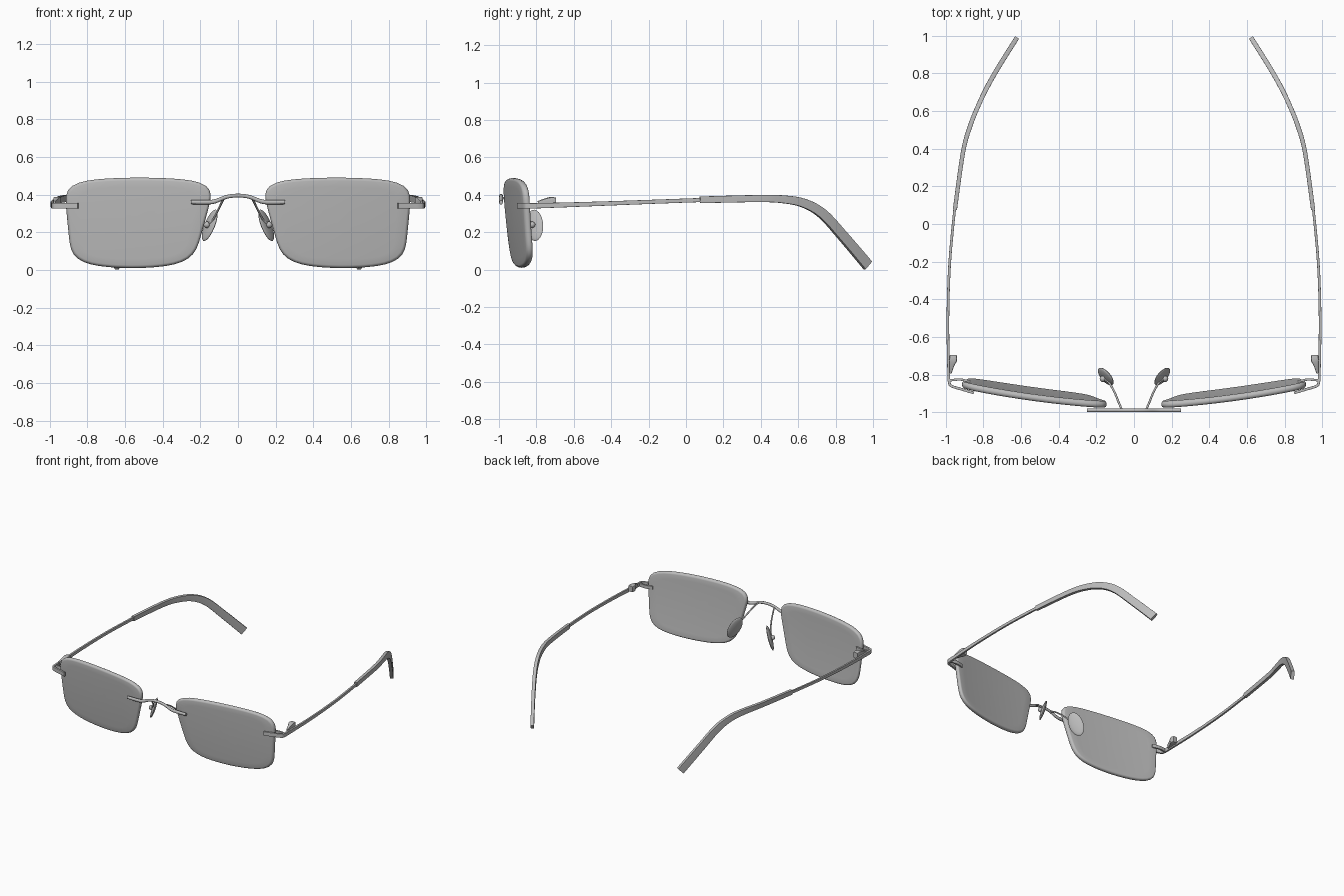
import bpy, bmesh, math
from mathutils import Vector, Matrix

cube = bpy.data.objects.get("Cube")
if cube:
    bpy.data.objects.remove(cube, do_unlink=True)

GREY = (0.5, 0.5, 0.5, 1)
grey = bpy.data.materials.new("plain grey")
grey.use_nodes = True
grey.diffuse_color = GREY
grey.node_tree.nodes["Principled BSDF"].inputs["Base Color"].default_value = GREY


def finish(name, bm, mirror=True):
    bmesh.ops.recalc_face_normals(bm, faces=bm.faces)
    mesh = bpy.data.meshes.new(name)
    bm.to_mesh(mesh)
    bm.free()
    mesh.materials.append(grey)
    ob = bpy.data.objects.new(name, mesh)
    bpy.context.collection.objects.link(ob)
    bpy.ops.object.select_all(action='DESELECT')
    ob.select_set(True)
    bpy.context.view_layer.objects.active = ob
    bpy.ops.object.shade_smooth_by_angle(angle=math.radians(40))
    if mirror:
        mod = ob.modifiers.new("Mirror", 'MIRROR')
        mod.use_mirror_merge = False
    return ob


def squircle(count, power):
    """Points of a rounded square in the range -1 to 1."""
    pts = []
    for i in range(count):
        a = math.tau * i / count
        c, s = math.cos(a), math.sin(a)
        r = (abs(c) ** power + abs(s) ** power) ** (-1 / power)
        pts.append((c * r, s * r))
    return pts


def loft(bm, rings):
    """Bridge rings of vertices and cap both ends."""
    rows = [[bm.verts.new(p) for p in ring] for ring in rings]
    n = len(rows[0])
    for a, b in zip(rows, rows[1:]):
        for i in range(n):
            j = (i + 1) % n
            bm.faces.new((a[i], a[j], b[j], b[i]))
    bm.faces.new(rows[0])
    bm.faces.new(rows[-1])


def smooth_path(pts, steps):
    """Catmull-Rom curve through tuples of any length."""
    ext = [pts[0]] + list(pts) + [pts[-1]]
    out = []
    for k in range(len(pts) - 1):
        p0, p1, p2, p3 = ext[k:k + 4]
        for i in range(steps):
            t = i / steps
            out.append([0.5 * (2 * b + (c - a) * t + (2 * a - 5 * b + 4 * c - d) * t * t
                               + (3 * b - a - 3 * c + d) * t ** 3)
                        for a, b, c, d in zip(p0, p1, p2, p3)])
    return out + [list(pts[-1])]


def sweep(name, pts, power=2, mirror=True, steps=6):
    """Sweep a section along points of x, y, z, width, height."""
    path = smooth_path(pts, steps)
    pos = [Vector(p[:3]) for p in path]
    section = squircle(24 if power > 2 else 12, power)
    rings = []
    for i, p in enumerate(path):
        tangent = (pos[min(i + 1, len(pos) - 1)] - pos[max(i - 1, 0)]).normalized()
        side = tangent.cross(Vector((0, 0, 1))).normalized()
        up = side.cross(tangent)
        rings.append([pos[i] + side * u * p[3] / 2 + up * v * p[4] / 2 for u, v in section])
    bm = bmesh.new()
    loft(bm, rings)
    return finish(name, bm, mirror)


# Lenses: tapered rounded rectangles, curved and tilted, with rounded rims
def lens_y(x, z):
    t = (0.49 - z) / 0.48
    return -0.988 + 0.043 * x + 0.0875 * x * x + 0.02 * t + 0.02 * t * t


def lens_ring(scale, inset, depth):
    ring = []
    for u, v in squircle(72, 6):
        r = math.hypot(u, v)
        u, v = u * scale, v * scale
        h = (v + 1) / 2
        left, right = 0.235 - 0.115 * h, 0.885 + 0.04 * h
        x = (left + right) / 2 + u * (right - left) / 2
        bulge = 0.025 if v > 0 else 0.035
        z = 0.25 + v * (0.24 - bulge * u * u)
        x -= inset * u / r
        z -= inset * v / r
        ring.append((x, lens_y(x, z) + depth, z))
    return ring


THICK = 0.036
bm = bmesh.new()
inner = [0.03, 0.25, 0.5, 0.7, 0.85]
rings = [lens_ring(s, 0.015, 0) for s in inner]
for i in range(9):
    a = math.pi * i / 8
    rings.append(lens_ring(1, 0.016 * (1 - math.sin(a)), THICK / 2 * (1 - math.cos(a))))
rings += [lens_ring(s, 0.015, THICK) for s in reversed(inner)]
loft(bm, rings)
finish("lenses", bm)

# Bridge: flat bars on the lenses joined by an arch
half = [(0.25, -0.989, 0.36, 0.02, 0.022), (0.16, -0.989, 0.36, 0.02, 0.024),
        (0.12, -0.989, 0.365, 0.02, 0.022), (0.06, -0.989, 0.388, 0.02, 0.02)]
sweep("bridge", [(-p[0],) + p[1:] for p in half] + [(0, -0.989, 0.395, 0.02, 0.02)]
      + half[::-1], 2, mirror=False)

# Nose pads on bent wires
W = 0.011
sweep("nose_pad_wires", [(0.065, -0.985, 0.385, W, W), (0.08, -0.95, 0.37, W, W),
                         (0.105, -0.89, 0.32, W, W), (0.135, -0.84, 0.265, W, W),
                         (0.165, -0.822, 0.24, W, W)])
long_axis = Vector((0.38, 0.12, -0.9)).normalized()
wide = Vector((0.5, 0.85, 0.0))
wide = (wide - long_axis * wide.dot(long_axis)).normalized()
normal = long_axis.cross(wide)
turn = Matrix((long_axis, wide, normal)).transposed().to_4x4()
bm = bmesh.new()
bmesh.ops.create_uvsphere(bm, u_segments=24, v_segments=12, radius=1,
                          matrix=Matrix.Translation((0.15, -0.81, 0.237)) @ turn
                          @ Matrix.Diagonal((0.09, 0.052, 0.013, 1)))
finish("nose_pads", bm)
bm = bmesh.new()
bmesh.ops.create_uvsphere(bm, u_segments=16, v_segments=8, radius=0.017,
                          matrix=Matrix.Translation((0.165, -0.822, 0.24)))
finish("nose_pad_mounts", bm)

# Temple arms: clip on the lens front, round the corner, then run back
sweep("temple_arms", [(0.85, -0.897, 0.341, 0.014, 0.03), (0.92, -0.876, 0.341, 0.014, 0.03),
                      (0.965, -0.862, 0.341, 0.014, 0.03), (0.98, -0.845, 0.341, 0.014, 0.03),
                      (0.984, -0.78, 0.342, 0.014, 0.028), (0.988, -0.5, 0.351, 0.014, 0.024),
                      (0.978, -0.2, 0.362, 0.014, 0.022), (0.95, 0.1, 0.373, 0.014, 0.022)], 12)
sweep("lens_clips", [(0.87, -0.838, 0.341, 0.012, 0.026), (0.92, -0.826, 0.341, 0.012, 0.026),
                     (0.978, -0.83, 0.341, 0.012, 0.026)], 12)

# Hinges on the inner side of the arms
sweep("hinges", [(0.974, -0.79, 0.352, 0.012, 0.03), (0.966, -0.745, 0.36, 0.028, 0.045),
                 (0.96, -0.72, 0.363, 0.042, 0.05), (0.96, -0.695, 0.363, 0.036, 0.045)], 6)

# Temple tips: thicker sleeves that bend down behind the ear
sweep("temple_tips", [(0.951, 0.075, 0.373, 0.022, 0.036), (0.908, 0.38, 0.38, 0.023, 0.038),
                      (0.87, 0.52, 0.376, 0.024, 0.042), (0.826, 0.63, 0.355, 0.024, 0.048),
                      (0.778, 0.73, 0.298, 0.025, 0.054), (0.715, 0.84, 0.178, 0.025, 0.057),
                      (0.632, 0.972, 0.023, 0.025, 0.06)], 16)
